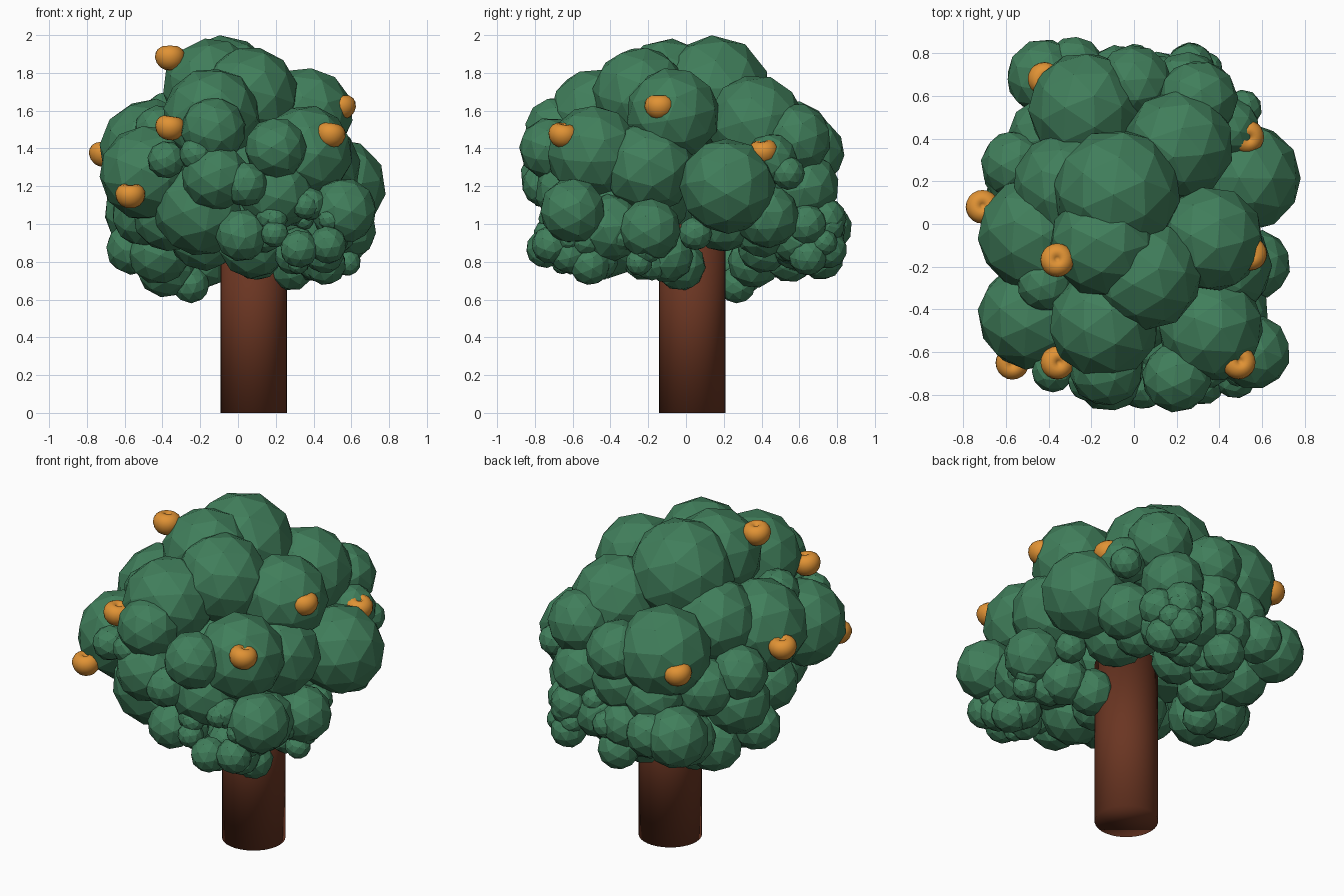
import bpy, bmesh, math, random
from mathutils import Matrix, Vector, Euler

random.seed(4)


def material(name, rgb):
    m = bpy.data.materials.new(name)
    m.diffuse_color = (*rgb, 1)
    return m


GREEN = material("leaf green", (0.052, 0.21, 0.105))
BROWN = material("bark brown", (0.145, 0.036, 0.016))
ORANGE = material("fruit orange", (0.75, 0.29, 0.035))


def finish(bm, name, mat, smooth=False):
    me = bpy.data.meshes.new(name)
    bm.to_mesh(me)
    bm.free()
    me.materials.append(mat)
    for p in me.polygons:
        p.use_smooth = smooth
    ob = bpy.data.objects.new(name, me)
    bpy.context.collection.objects.link(ob)
    return ob


def clump(name, balls):
    """Low-poly leaf balls (x, y, z, radius), each turned at random."""
    bm = bmesh.new()
    for x, y, z, r in balls:
        turn = Euler([random.uniform(0, math.tau) for _ in range(3)]).to_matrix().to_4x4()
        bmesh.ops.create_icosphere(bm, subdivisions=2, radius=r,
                                   matrix=Matrix.Translation((x, y, z)) @ turn)
    return finish(bm, name, GREEN)


# Trunk, smooth all over
bm = bmesh.new()
bmesh.ops.create_cone(bm, cap_ends=True, segments=32, radius1=0.176, radius2=0.176,
                      depth=1.0, matrix=Matrix.Translation((0.083, 0.033, 0.5)))
finish(bm, "trunk", BROWN, smooth=True)

# Large balls of the upper crown
clump("crown_top", [
    (-0.08, 0.15, 1.70, 0.30), (-0.14, -0.09, 1.725, 0.26), (0.06, -0.24, 1.68, 0.26),
    (-0.14, -0.47, 1.57, 0.26), (0.36, -0.07, 1.58, 0.25), (0.36, -0.49, 1.38, 0.25),
    (-0.46, -0.05, 1.39, 0.275), (-0.48, -0.43, 1.27, 0.255), (-0.23, 0.54, 1.39, 0.27),
    (0.21, 0.37, 1.53, 0.26), (-0.32, 0.18, 1.47, 0.25), (0.53, 0.22, 1.20, 0.255),
    (0.40, -0.20, 1.30, 0.25), (-0.20, -0.50, 1.08, 0.25),
])

# Middle ring: front, right, back, left
clump("crown_middle", [
    (-0.13, -0.68, 1.50, 0.175), (-0.12, -0.70, 1.25, 0.18), (0.20, -0.72, 1.40, 0.165),
    (0.04, -0.75, 1.21, 0.12), (-0.38, -0.69, 1.34, 0.10), (-0.22, -0.74, 1.37, 0.09),
    (0.20, -0.60, 1.17, 0.20), (-0.42, -0.28, 1.50, 0.13), (0.56, -0.60, 1.07, 0.175),
    (0.45, 0.45, 1.34, 0.14), (0.51, 0.54, 1.27, 0.09), (0.30, 0.58, 1.45, 0.19),
    (0.00, 0.66, 1.38, 0.18), (-0.02, 0.60, 1.20, 0.20), (0.25, 0.63, 1.20, 0.18),
    (-0.52, 0.25, 1.06, 0.19), (-0.56, 0.28, 1.25, 0.16), (-0.42, 0.42, 1.18, 0.17),
    (0.42, 0.43, 1.04, 0.17), (-0.22, 0.62, 1.15, 0.17),
])

# Lower skirt
clump("crown_lower", [
    (0.57, -0.19, 0.97, 0.165), (0.45, -0.40, 0.98, 0.18), (0.28, -0.03, 0.78, 0.135),
    (0.42, -0.10, 0.83, 0.14), (0.50, 0.05, 0.95, 0.09), (0.02, -0.66, 0.94, 0.14),
    (0.08, -0.42, 0.90, 0.19), (0.10, -0.22, 0.83, 0.13), (0.30, 0.20, 1.03, 0.18),
    (-0.36, -0.33, 1.05, 0.20), (-0.50, -0.08, 1.05, 0.17), (-0.42, 0.05, 0.85, 0.17),
    (-0.18, -0.22, 0.94, 0.19), (-0.38, 0.27, 0.77, 0.16), (-0.25, 0.27, 0.68, 0.10),
    (-0.34, 0.49, 0.88, 0.17), (-0.10, 0.55, 0.83, 0.14), (-0.18, 0.36, 0.80, 0.14),
    (0.12, 0.66, 0.98, 0.15), (0.28, 0.58, 0.92, 0.13), (-0.42, 0.69, 0.98, 0.18),
    (-0.28, 0.74, 0.98, 0.14), (-0.56, 0.12, 0.87, 0.14), (0.30, 0.40, 0.96, 0.14),
    (0.04, 0.41, 0.88, 0.14), (-0.08, 0.70, 0.98, 0.14),
])

# Inner balls closing the gaps behind the shell
clump("crown_core", [
    (0.0, -0.3, 1.2, 0.34), (-0.25, 0.0, 1.2, 0.28),
    (-0.2, 0.36, 1.1, 0.24), (0.28, -0.35, 1.05, 0.22),
])


# Small leaf tufts scattered on the front right and back right corners
def tufts(name, centre, spread, count, small, large):
    balls = []
    for _ in range(count):
        d = Vector([random.uniform(-1, 1) for _ in range(3)]).normalized()
        p = [c + s * k for c, s, k in zip(centre, spread, d)]
        balls.append((*p, random.uniform(small, large)))
    return clump(name, balls)


tufts("front_tufts", (0.33, -0.66, 0.95), (0.20, 0.10, 0.16), 20, 0.055, 0.11)
tufts("right_tufts", (0.50, -0.36, 0.85), (0.12, 0.24, 0.09), 12, 0.06, 0.11)
tufts("back_tufts", (0.12, 0.67, 0.93), (0.28, 0.11, 0.16), 22, 0.06, 0.12)

# Fruit: turned profile with a small dimple on top
PROFILE = [(0.0, -0.066), (0.025, -0.064), (0.050, -0.052), (0.070, -0.028), (0.079, 0.0),
           (0.077, 0.025), (0.065, 0.046), (0.045, 0.059), (0.025, 0.060), (0.012, 0.050),
           (0.0, 0.042)]
FRUITS = [(-0.36, -0.17, 1.88), (-0.36, -0.65, 1.51), (-0.57, -0.65, 1.15), (0.49, -0.65, 1.47),
          (0.545, -0.14, 1.62), (0.53, 0.41, 1.38), (-0.71, 0.08, 1.37), (-0.42, 0.68, 1.36)]
for i, pos in enumerate(FRUITS):
    bm = bmesh.new()
    vs = [bm.verts.new((r, 0, z)) for r, z in PROFILE]
    es = [bm.edges.new(pair) for pair in zip(vs, vs[1:])]
    bmesh.ops.spin(bm, geom=vs + es, cent=(0, 0, 0), axis=(0, 0, 1),
                   angle=math.tau, steps=20, use_duplicate=False)
    bmesh.ops.remove_doubles(bm, verts=bm.verts, dist=0.0005)
    bmesh.ops.recalc_face_normals(bm, faces=bm.faces)
    fruit = finish(bm, f"fruit_{i + 1}", ORANGE, smooth=True)
    fruit.location = pos
    fruit.rotation_euler = (0.12 * (i % 3 - 1), 0.15 * (i % 2), 0)
